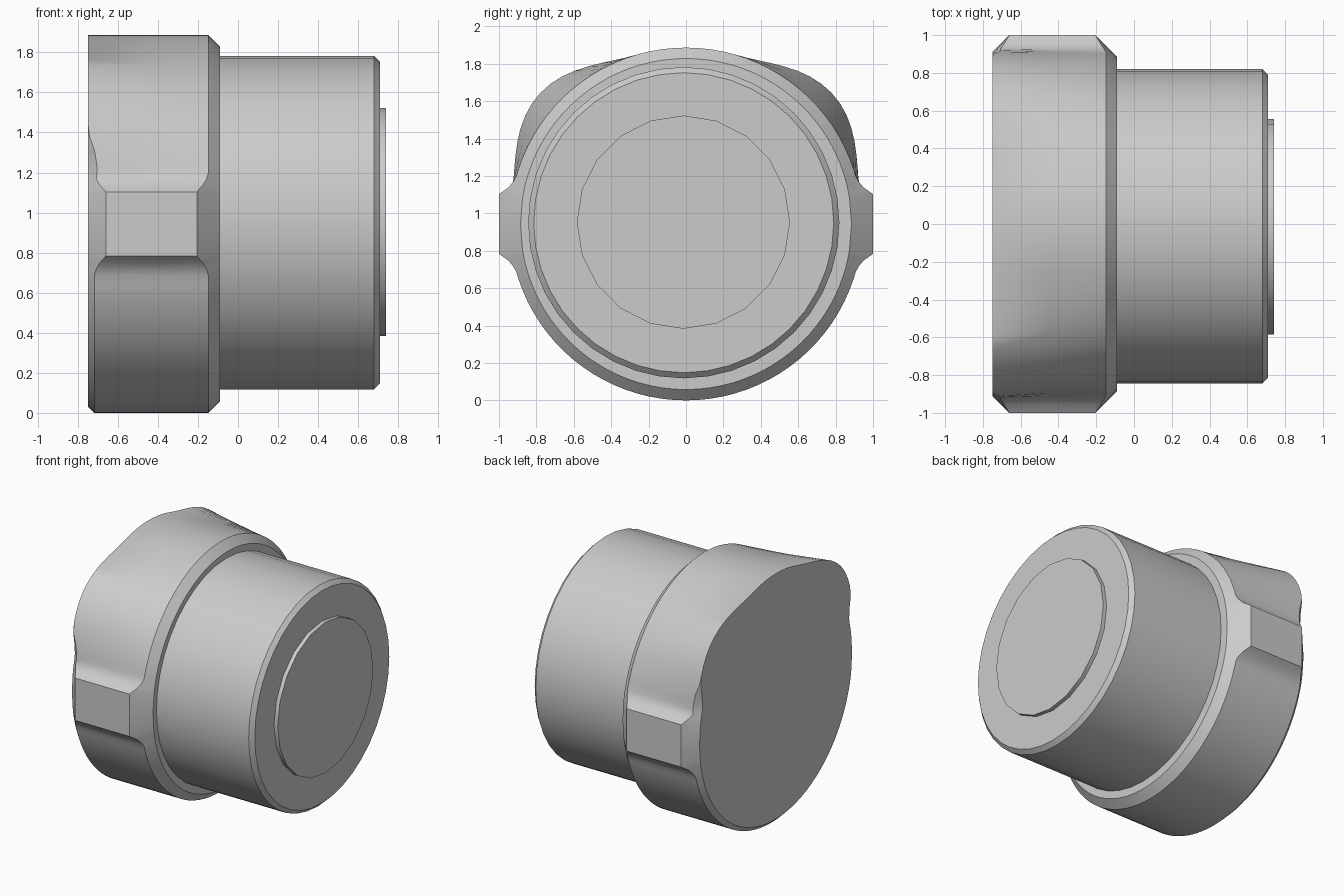
import bpy, bmesh
from math import sin, cos, pi, radians, degrees, atan2, hypot

cube = bpy.data.objects.get("Cube")
if cube:
    bpy.data.objects.remove(cube, do_unlink=True)


def loft(name, rings):
    """Skin a list of closed rings and cap both ends."""
    bm = bmesh.new()
    loops = [[bm.verts.new(p) for p in ring] for ring in rings]
    n = len(loops[0])
    for a, b in zip(loops, loops[1:]):
        for i in range(n):
            j = (i + 1) % n
            bm.faces.new((a[i], a[j], b[j], b[i]))
    bm.faces.new(loops[0][::-1])
    bm.faces.new(loops[-1])
    bmesh.ops.recalc_face_normals(bm, faces=bm.faces)
    mesh = bpy.data.meshes.new(name)
    bm.to_mesh(mesh)
    bm.free()
    obj = bpy.data.objects.new(name, mesh)
    bpy.context.collection.objects.link(obj)
    bpy.ops.object.select_all(action='DESELECT')
    obj.select_set(True)
    bpy.context.view_layer.objects.active = obj
    bpy.ops.object.shade_smooth_by_angle(angle=radians(28))
    return obj


def turned(name, profile, sides, cy, cz):
    """Lathe (x, radius) pairs about an axis along x."""
    loft(name, [[(x, cy + r * cos(2 * pi * i / sides), cz + r * sin(2 * pi * i / sides))
                 for i in range(sides)] for x, r in profile])


# Collar: round body with side lugs, swelling into shoulders toward the back
RADIUS, BACK, FRONT = 0.943, -0.75, -0.09
FRONT_R, BACK_R = 0.885, 0.91
lug = [(1.0, 0.0), (1.0, 0.16), (0.95, 0.195), (0.925, 0.225), (0.908, 0.255)]
quarter = [(degrees(atan2(z, y)), hypot(y, z)) for y, z in lug]
quarter += [(18 + 4 * i, RADIUS) for i in range(19)]


def column(angle, radius, side, up):
    """Points from front to back along one angle of the collar."""
    bump = fade = 0.0
    if up > 0:
        if 8 < angle < 74:
            bump = 0.105 * sin(pi * (angle - 8) / 66) ** 2
        fade = min(1.0, max(0.0, (27 - angle) / 11))
    else:
        fade = 1.0
    back_r = max(radius, RADIUS + bump)
    front_x = FRONT - (min(radius, 1.0) - FRONT_R)
    back_x = BACK + fade * (min(back_r, 1.0) - BACK_R)
    stations = [(FRONT, FRONT_R), (front_x, radius),
                ((front_x + back_x) / 2, (radius + back_r) / 2),
                (back_x, back_r), (BACK, back_r + fade * (BACK_R - back_r))]
    a = radians(angle)
    return [(x, side * r * cos(a), RADIUS + up * r * sin(a)) for x, r in stations]


columns = []
for side, up, order in ((1, 1, 1), (-1, 1, -1), (-1, -1, 1), (1, -1, -1)):
    columns += [column(a, r, side, up) for a, r in quarter[::order]][:-1]
loft("collar", list(zip(*columns)))

# Barrel with a chamfered end
turned("barrel", [(-0.12, 0.832), (0.68, 0.832), (0.71, 0.802)], 40, -0.012, 0.95)

# Raised disc on the barrel end
turned("end_disc", [(0.70, 0.57), (0.74, 0.57)], 20, -0.014, 0.953)
